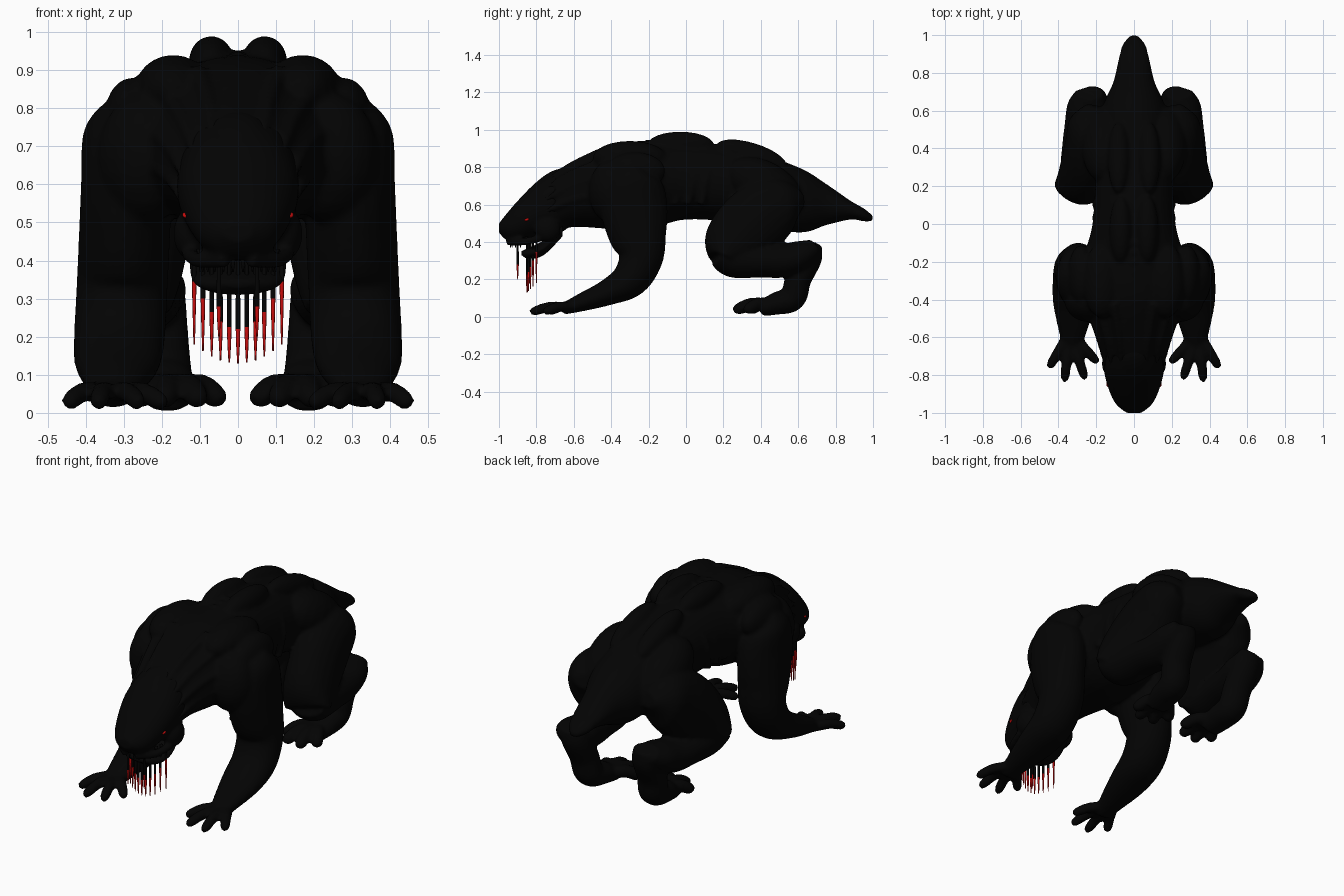
import bpy, bmesh, math
from mathutils import Vector, Matrix

cube = bpy.data.objects.get("Cube")
if cube:
    bpy.data.objects.remove(cube, do_unlink=True)


def material(name, red, green, blue):
    mat = bpy.data.materials.new(name)
    mat.use_nodes = True
    mat.diffuse_color = (red, green, blue, 1)
    shader = next(node for node in mat.node_tree.nodes if node.type == 'BSDF_PRINCIPLED')
    shader.inputs["Base Color"].default_value = (red, green, blue, 1)
    return mat


SKIN = material("black skin", .001, .001, .001)
BLOOD = material("blood red", .6, .004, .004)


def spline(rows, steps):
    """Catmull-Rom interpolation through rows of numbers."""
    rows = [Vector(row) for row in rows]
    padded = [rows[0], *rows, rows[-1]]
    points = []
    for before, start, end, after in zip(padded, padded[1:], padded[2:], padded[3:]):
        leave, arrive = (end - before) / 2, (after - start) / 2
        for step in range(steps):
            t = step / steps
            ease = t * t * (3 - 2 * t)
            points.append(start.lerp(end, ease) + leave * (t * (1 - t) ** 2)
                          - arrive * (t * t * (1 - t)))
    return points + [rows[-1]]


def tube(bm, rows, sign=1, steps=5, sides=20, upright=False):
    """Skin oval sections along a path; rows are x, y, z, half width, half depth."""
    points = spline(rows, steps)
    centres = [Vector(point[:3]) for point in points]
    rings = []
    for i, (centre, point) in enumerate(zip(centres, points)):
        across, up = Vector((1, 0, 0)), Vector((0, 0, 1))
        if not upright:
            along = (centres[min(i + 1, len(centres) - 1)] - centres[max(i - 1, 0)]).normalized()
            across = (across - along * across.dot(along)).normalized()
            up = along.cross(across)
        ring = []
        for side in range(sides):
            angle = math.tau * side / sides
            spot = centre + across * math.cos(angle) * point[3] + up * math.sin(angle) * point[4]
            ring.append(bm.verts.new((spot.x * sign, spot.y, spot.z)))
        rings.append(ring)
    for ring, following in zip(rings, rings[1:]):
        for side in range(sides):
            other = (side + 1) % sides
            bm.faces.new((ring[side], ring[other], following[other], following[side]))
    bm.faces.new(rings[0])
    bm.faces.new(rings[-1])


def trunk(bm, rows):
    """Upright loft on the centre line; rows are y, top, bottom, half width."""
    tube(bm, [(0, y, (top + bottom) / 2, width, (top - bottom) / 2)
              for y, top, bottom, width in rows], sides=32, upright=True)


def limb(bm, sign, x_start, x_end, width, rows):
    """Limb drifting evenly in x; rows are y, z, half depth."""
    last = len(rows) - 1
    tube(bm, [(x_start + (x_end - x_start) * i / last, y, z, min(width, depth * 1.6), depth)
              for i, (y, z, depth) in enumerate(rows)], sign)


def fan(bm, sign, x, y, reach, thick):
    """Four fingers or toes spread from one root, the middle ones longest."""
    for i in range(4):
        angle = math.radians(24 * i - 42)
        length = reach * (.7 + .3 * math.sin(math.pi * (i + .5) / 4))
        aim = Vector((math.sin(angle), -math.cos(angle), 0)) * length
        path = []
        for part, height, girth in ((.2, 2, 1), (.6, 2, 1), (.9, 1.2, .9), (1, .8, .5)):
            path.append((x + aim.x * part, y + aim.y * part,
                         thick * height, thick * girth, thick * girth))
        tube(bm, path, sign, sides=12)


def lump(bm, centre, radii, sign=1, tilt=0):
    x, y, z = centre
    matrix = (Matrix.Translation((x * sign, y, z)) @ Matrix.Rotation(tilt, 4, 'X')
              @ Matrix.Diagonal((*radii, 1)))
    bmesh.ops.create_uvsphere(bm, u_segments=20, v_segments=12, radius=1, matrix=matrix)


def finish(bm, name, materials, voxel=None):
    """Make the object; a voxel size blends its pieces into one soft skin."""
    bmesh.ops.recalc_face_normals(bm, faces=bm.faces[:])
    mesh = bpy.data.meshes.new(name)
    bm.to_mesh(mesh)
    bm.free()
    for mat in materials:
        mesh.materials.append(mat)
    mesh.shade_smooth()
    model = bpy.data.objects.new(name, mesh)
    bpy.context.collection.objects.link(model)
    if voxel:
        blend = model.modifiers.new("blend", 'REMESH')
        blend.mode = 'VOXEL'
        blend.voxel_size = voxel
        blend.use_smooth_shade = True
        soften = model.modifiers.new("soften", 'SMOOTH')
        soften.factor = .5
        soften.iterations = 4


# Torso from tail tip to neck
body = bmesh.new()
trunk(body, [(1, .54, .51, .02), (.95, .58, .51, .06), (.88, .62, .52, .08), (.75, .71, .49, .11),
             (.6, .8, .45, .17), (.3, .9, .5, .2), (0, .94, .52, .22), (-.2, .94, .47, .27),
             (-.4, .92, .47, .26), (-.6, .83, .48, .2), (-.7, .78, .45, .16)])

# Vertebrae along the neck and shoulders
for i in range(10):
    lump(body, (0, -.1 - i * .05, .94 - i * i * .0014), (.02, .02, .015))

for sign in (1, -1):
    # Back ridges and hips
    lump(body, (.07, -.03, .92), (.06, .18, .07), sign)
    lump(body, (.08, .35, .86), (.06, .2, .07), sign, -.3)
    lump(body, (.16, .42, .7), (.12, .22, .13), sign, -.5)
    # Shoulder muscles
    lump(body, (.17, -.3, .85), (.1, .2, .09), sign)
    lump(body, (.28, -.27, .78), (.07, .16, .1), sign)
    lump(body, (.24, -.4, .67), (.13, .12, .17), sign)
    # Ribs
    for i in range(4):
        y = -.08 + i * .07
        tube(body, [(.15, y, .84, .02, .02), (.2, y - .02, .74, .02, .02),
                    (.19, y - .05, .6, .02, .02)], sign)
    # Cords running from the shoulders over the neck
    for degrees in (25, 50, 75, 100):
        angle = math.radians(degrees)
        sine, cosine = math.sin(angle), math.cos(angle)
        tube(body, [(.25 * sine, -.42, .7 + .22 * cosine, .02, .02),
                    (.18 * sine, -.62, .65 + .17 * cosine, .02, .02),
                    (.14 * sine, -.8, .56 + .14 * cosine, .01, .01)], sign)

    # Arm, palm and fingers
    limb(body, sign, .28, .33, .12, [
        (-.27, .8, .05), (-.28, .73, .15), (-.28, .6, .18), (-.26, .45, .16), (-.24, .32, .12),
        (-.3, .2, .1), (-.42, .13, .07), (-.55, .08, .05), (-.66, .04, .03)])
    fan(body, sign, .34, -.57, .27, .027)

    # Thigh
    limb(body, sign, .19, .3, .13, [
        (.62, .63, .04), (.53, .61, .14), (.43, .56, .18), (.32, .47, .18), (.23, .37, .15),
        (.19, .3, .08)])
    # Shin
    limb(body, sign, .3, .23, .11, [
        (.17, .34, .07), (.25, .31, .1), (.4, .3, .09), (.52, .3, .09), (.62, .33, .08),
        (.69, .37, .05)])
    # Raised heel, sole and toes
    limb(body, sign, .23, .18, .08, [
        (.69, .39, .04), (.66, .32, .07), (.6, .2, .07), (.57, .1, .07), (.48, .07, .06),
        (.4, .04, .04)])
    fan(body, sign, .17, .48, .23, .034)
finish(body, "body", [SKIN], .011)

# Skull and snout
head = bmesh.new()
trunk(head, [(-.56, .83, .53, .15), (-.7, .78, .43, .16), (-.8, .72, .42, .155),
             (-.9, .62, .4, .125), (-.96, .55, .41, .09), (-1, .5, .45, .04)])
lump(head, (0, -.74, .73), (.07, .1, .03), tilt=.6)
for sign in (1, -1):
    # Brow, cheek, nostril and upper lip
    tube(head, [(.14, -.7, .62, .02, .02), (.13, -.82, .56, .02, .02),
                (.05, -.95, .52, .02, .02)], sign)
    lump(head, (.12, -.74, .47), (.05, .07, .07), sign)
    lump(head, (.02, -.98, .48), (.015, .015, .015), sign)
    tube(head, [(.13, -.78, .42, .02, .02), (.1, -.88, .4, .02, .02),
                (.03, -.95, .41, .02, .03)], sign)
finish(head, "head", [SKIN], .009)

# Hanging lower jaw
jaw = bmesh.new()
trunk(jaw, [(-.66, .5, .43, .12), (-.76, .41, .33, .125), (-.84, .37, .31, .1),
            (-.88, .35, .33, .03)])
finish(jaw, "lower_jaw", [SKIN])

# Upper teeth set along the lip
teeth = bmesh.new()
for i in range(12):
    angle = math.pi * (i + .5) / 12
    x, y = .1 * math.cos(angle), -.8 - .14 * math.sin(angle)
    tube(teeth, [(x, y, .43, .01, .01), (x, y, .37, .002, .002)], sides=6)
finish(teeth, "upper_teeth", [SKIN])

# Dripping strands, dark above and red below
strands = bmesh.new()
drips = [(i * .023, i * i * .002 - .85, .13 + i * i * .002, .22 + i * i * .005)
         for i in range(-5, 6)]
drips += [(.05, -.9, .2, .28), (-.05, -.9, .2, .28)]
for x, y, tip, stain in drips:
    first = len(strands.faces)
    tube(strands, [(x, y, .42, .005, .005), (x, y, stain, .006, .006),
                   (x, y, tip, .002, .002)], sides=8)
    strands.faces.ensure_lookup_table()
    for face in strands.faces[first:]:
        face.material_index = int(face.calc_center_median().z < stain)
finish(strands, "dripping_strands", [SKIN, BLOOD])

# Eyes sunk under the brows
eyes = bmesh.new()
for sign in (1, -1):
    lump(eyes, (.136, -.85, .52), (.01, .014, .007), sign, .4)
finish(eyes, "eyes", [BLOOD])
